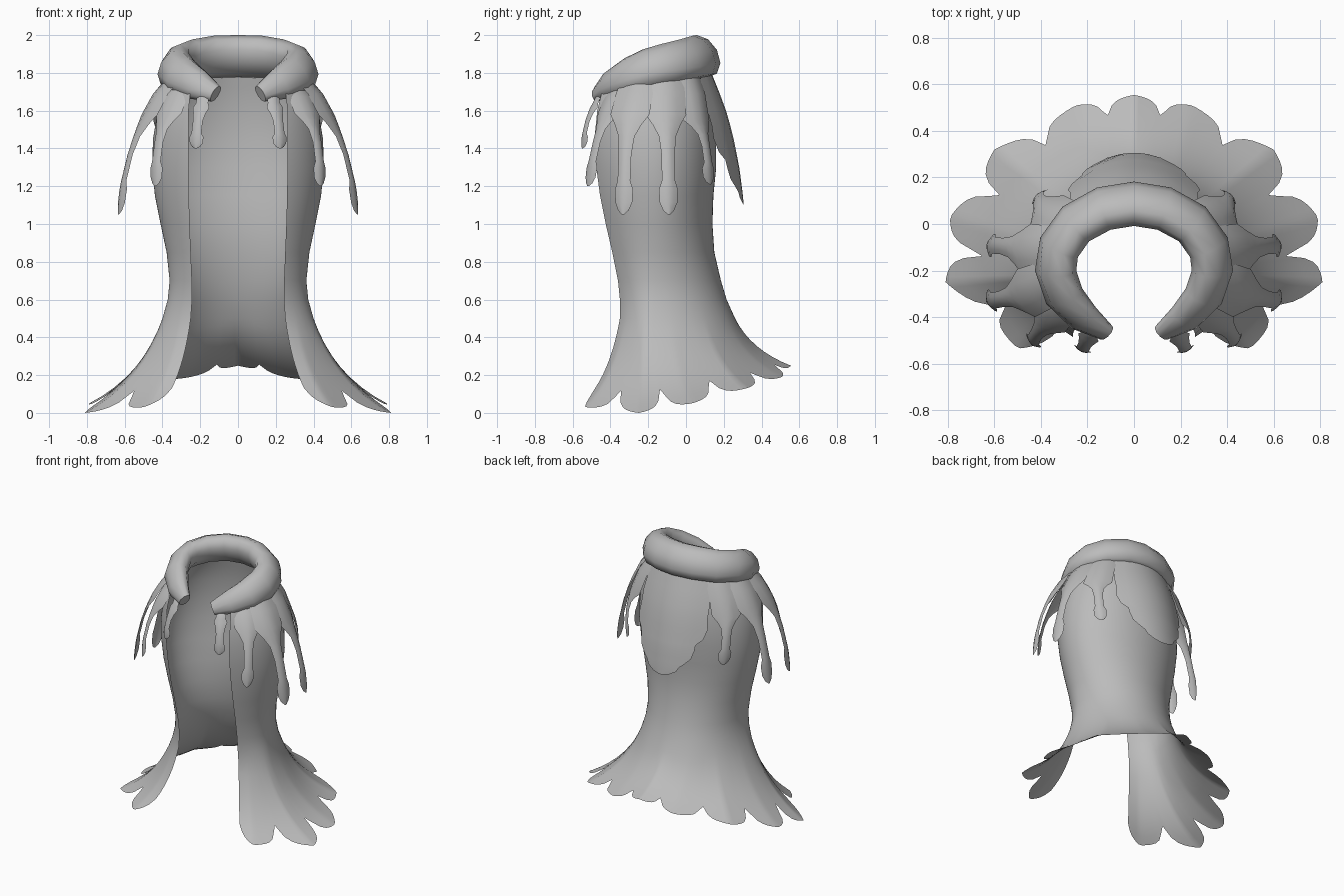
import bpy, math
from mathutils import Vector as V

if "Cube" in bpy.data.objects:
    bpy.data.objects.remove(bpy.data.objects["Cube"])

cloth = bpy.data.materials.new("grey_cloth")
cloth.diffuse_color = (0.5, 0.5, 0.5, 1)
cloth.use_nodes = True
cloth.node_tree.nodes["Principled BSDF"].inputs["Base Color"].default_value = cloth.diffuse_color


def grid_object(name, rows, closed=False, caps=False, angle=50):
    """Skin rows of points into a smooth sheet or tube."""
    n = len(rows[0])
    verts = [p for row in rows for p in row]
    faces = []
    for i in range(len(rows) - 1):
        for j in range(n if closed else n - 1):
            k = (j + 1) % n
            faces.append((i * n + j, i * n + k, (i + 1) * n + k, (i + 1) * n + j))
    if caps:
        faces.append(tuple(range(n))[::-1])
        faces.append(tuple(range((len(rows) - 1) * n, len(rows) * n)))
    me = bpy.data.meshes.new(name)
    me.from_pydata(verts, [], faces)
    me.materials.append(cloth)
    ob = bpy.data.objects.new(name, me)
    bpy.context.collection.objects.link(ob)
    bpy.ops.object.select_all(action='DESELECT')
    ob.select_set(True)
    bpy.context.view_layer.objects.active = ob
    bpy.ops.object.shade_smooth_by_angle(angle=math.radians(angle))
    return ob


def lerp_list(pts, u):
    i = max(0, min(int(u), len(pts) - 2))
    return V(pts[i]).lerp(V(pts[i + 1]), u - i)


def bezier(a, b, c, t):
    return a * (1 - t) ** 2 + b * 2 * t * (1 - t) + c * t * t


# Cloak body: height, half width, back y, front edge x and y
rings = [(1.82, .32, .10, .22, -.38), (1.72, .385, .125, .25, -.44), (1.6, .425, .15, .262, -.47),
         (1.45, .45, .16, .263, -.485), (1.3, .455, .16, .262, -.475), (1.15, .44, .145, .26, -.455),
         (1.0, .41, .14, .256, -.425), (.85, .378, .15, .25, -.39), (.7, .362, .185, .244, -.36),
         (.6, .372, .215, .243, -.35), (.5, .40, .26, .25, -.35)]
# Tips of the hem lobes, from centre back round to the front edge
tips = [(0, .555, .25), (.25, .51, .19), (.60, .32, .13), (.79, .03, .05),
        (.81, -.25, 0), (.50, -.535, .03), (.24, -.52, .12)]
U_MAX = 5.44


def ring_point(ring, u):
    z, rx, back, xe, front = ring
    edge = math.pi - math.asin(xe / rx)
    a = edge * u / U_MAX
    yc = -.17
    ry = back - yc if math.cos(a) > 0 else (yc - front) / -math.cos(edge)
    return V((rx * math.sin(a), yc + ry * math.cos(a), z))


def cloak_column(u):
    col = [ring_point(r, u) for r in rings]
    start, tip = col[-1], lerp_list(tips, u)
    ctrl = start.lerp(tip, .28)
    ctrl.z = tip.z + .33 * (start.z - tip.z)
    depth = .18 + .16 * min(1, u / 3)
    frac = abs(u - round(u)) * 2
    end = 1 - depth * (.3 * frac ** 2 + .7 * frac ** 6)
    return col + [bezier(start, ctrl, tip, end * k / 8) for k in range(1, 9)]


steps = 68
columns = []
for k in range(-steps, steps + 1):
    col = cloak_column(abs(k) / steps * U_MAX)
    if k < 0:
        col = [V((-p.x, p.y, p.z)) for p in col]
    columns.append(col)
grid_object("cloak_body", columns, angle=60)

# Rolled collar: centre path (right half) and radius, mirrored to the left
path = [(0, .087, 1.888, .112), (.13, .066, 1.885, .112), (.25, .0, 1.868, .11),
        (.322, -.1, 1.848, .107), (.337, -.2, 1.825, .104), (.30, -.31, 1.785, .098),
        (.215, -.405, 1.737, .08), (.118, -.468, 1.69, .045)]
full = [(-x, y, z, r) for x, y, z, r in path[:0:-1]] + path
rows = []
for i, (x, y, z, r) in enumerate(full):
    a, b = full[max(i - 1, 0)], full[min(i + 1, len(full) - 1)]
    tangent = (V(b[:3]) - V(a[:3])).normalized()
    side = tangent.cross(V((0, 0, 1))).normalized()
    up = side.cross(tangent)
    # the roll leans: its inner side sits higher than its outer side
    rows.append([V((x, y, z)) + side * (r * .85 * math.cos(t))
                 + up * (r * (.95 * math.sin(t) + .32 * math.cos(t)))
                 for t in (math.tau * k / 10 for k in range(10))])
grid_object("rolled_collar", rows, closed=True, caps=True)

# Hanging tassels: collar point, shoulder point, tip, width scale, shoulder width
tassels = [((.17, -.43, 1.71), (.195, -.49, 1.64), (.225, -.55, 1.40), .85, .035),
           ((.29, -.34, 1.76), (.385, -.43, 1.59), (.44, -.52, 1.20), .9, .09),
           ((.34, -.25, 1.80), (.50, -.31, 1.58), (.635, -.335, 1.05), 1.08, .11),
           ((.34, -.11, 1.82), (.50, -.10, 1.58), (.635, -.09, 1.05), 1.08, .11),
           ((.27, .02, 1.83), (.40, .08, 1.55), (.405, .13, 1.21), .95, .10)]
# Fraction of drop below the shoulder, half width
outline = [(.1, .07), (.22, .042), (.4, .033), (.66, .033), (.75, .047),
           (.88, .044), (.96, .027), (1, .006)]


def tassel(name, top, shoulder, tip, scale, broad, mirror):
    top, shoulder, tip = V(top), V(shoulder), V(tip)
    outward = V((tip.x, tip.y + .17, 0))
    middle = top.lerp(shoulder, .5) + V((shoulder.x, shoulder.y + .17, 0)) * .04
    spine = [(top, broad * .85), (middle, broad * .95), (shoulder, broad)]
    ctrl = shoulder.lerp(tip, .5) + outward * .09
    spine += [(bezier(shoulder, ctrl, tip, t), min(w * scale, max(broad, .047)))
              for t, w in outline]
    out = V((tip.x * .7, tip.y + .17, 0)).normalized()
    side = V((-out.y, out.x, 0))
    rows = []
    for p, w in spine:
        row = [p + side * (w * s) - out * (.35 * w * s * s) for s in (-1, -.5, 0, .5, 1)]
        rows.append([V((q.x * mirror, q.y, q.z)) for q in row])
    grid_object(name, rows)


for i, t in enumerate(tassels):
    tassel(f"tassel_right_{i + 1}", *t, 1)
    tassel(f"tassel_left_{i + 1}", *t, -1)

# Scalloped back flap: height, half width, y at the middle
flap = [(1.8, .22, .135), (1.7, .26, .175), (1.6, .275, .212), (1.52, .275, .235), (1.45, .285, .252),
        (1.38, .265, .266), (1.34, .225, .274), (1.30, .222, .282), (1.24, .205, .29),
        (1.2, .165, .295), (1.17, .13, .299), (1.14, .115, .302), (1.11, .06, .305), (1.1, .015, .306)]
rows = [[V((w * s, y - 1.3 * (w * s) ** 2, z)) for s in (k / 4 for k in range(-4, 5))]
        for z, w, y in flap]
grid_object("back_flap", rows)
